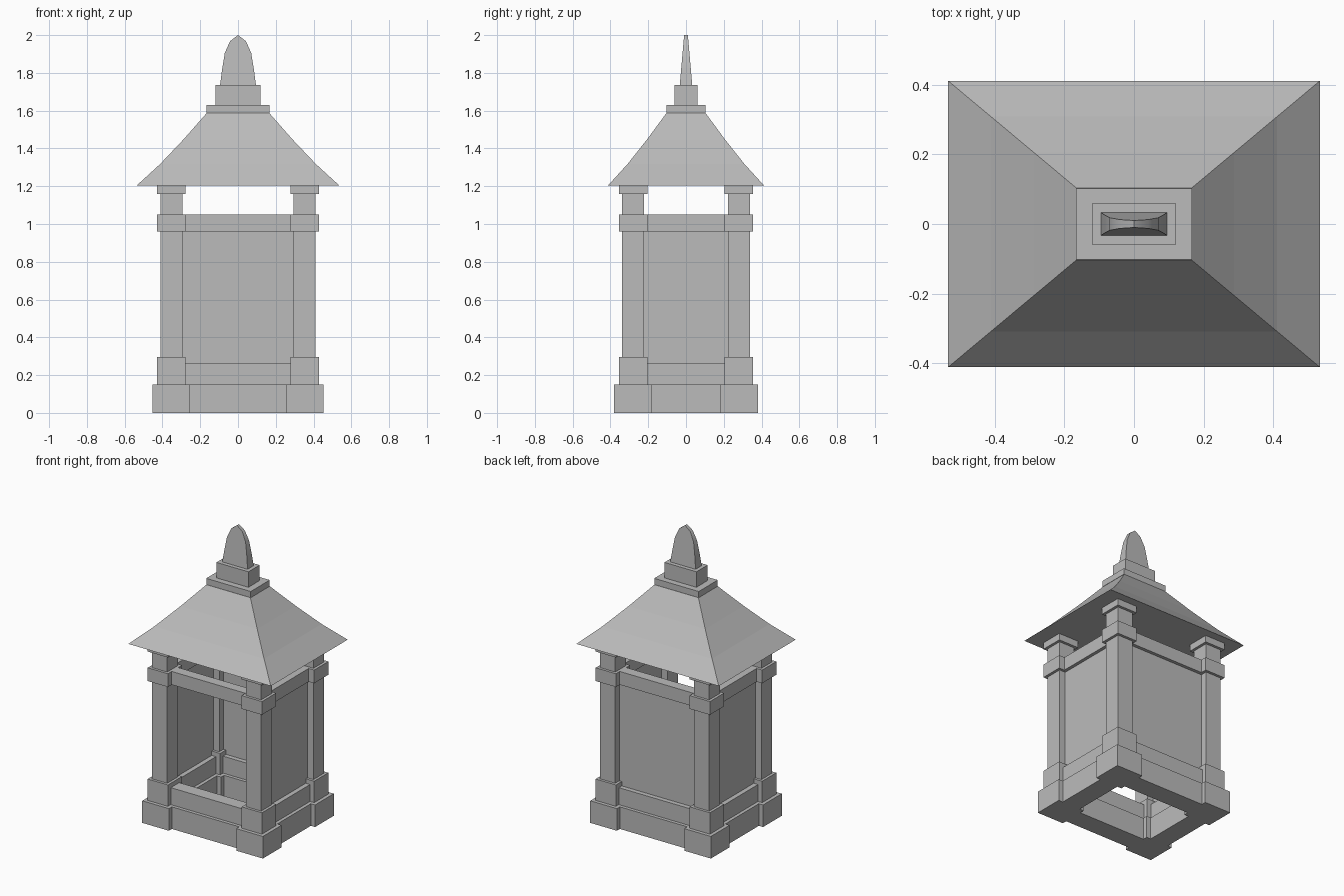
import bpy, bmesh, math

cube = bpy.data.objects.get("Cube")
if cube:
    bpy.data.objects.remove(cube, do_unlink=True)

stone = bpy.data.materials.new("grey stone")
stone.use_nodes = True
GREY = (0.5, 0.5, 0.5, 1)
stone.diffuse_color = GREY
stone.node_tree.nodes["Principled BSDF"].inputs["Base Color"].default_value = GREY


def finish(name, bm):
    bmesh.ops.recalc_face_normals(bm, faces=bm.faces)
    mesh = bpy.data.meshes.new(name)
    bm.to_mesh(mesh)
    bm.free()
    mesh.materials.append(stone)
    ob = bpy.data.objects.new(name, mesh)
    bpy.context.collection.objects.link(ob)
    return ob


def add_box(bm, x, y, half_x, half_y, z0, z1):
    made = bmesh.ops.create_cube(bm, size=1)["verts"]
    bmesh.ops.scale(bm, verts=made, vec=(2 * half_x, 2 * half_y, z1 - z0))
    bmesh.ops.translate(bm, verts=made, vec=(x, y, (z0 + z1) / 2))


def box(name, *dims):
    bm = bmesh.new()
    add_box(bm, *dims)
    return finish(name, bm)


PX, PY = 0.353, 0.28   # corner post centres

# Corner posts: stepped foot, shaft, collar and cap
POST = [(0.1, 0, 0.15), (0.076, 0.15, 0.295), (0.058, 0.295, 0.96),
        (0.076, 0.96, 1.05), (0.058, 1.05, 1.16), (0.076, 1.16, 1.205)]
for side, sx in (("right", -1), ("left", 1)):
    for end, sy in (("front", -1), ("back", 1)):
        bm = bmesh.new()
        for half, z0, z1 in POST:
            add_box(bm, sx * PX, sy * PY, half, half, z0, z1)
        finish(f"{end}_{side}_post", bm)

# Rails on all four sides, panels on every side but the open front
RAILS = [("base_rail", 0.068, 0, 0.15), ("lower_rail", 0.045, 0.15, 0.265),
         ("top_rail", 0.035, 0.96, 1.05), ("panel", 0.013, 0.265, 0.96)]
for part, half, z0, z1 in RAILS:
    for side, s in (("right", -1), ("left", 1)):
        box(f"{side}_{part}", s * PX, 0, half, PY, z0, z1)
    for side, s in (("front", -1), ("back", 1)):
        if (side, part) != ("front", "panel"):
            box(f"{side}_{part}", 0, s * PY, PX, half, z0, z1)

# Hipped roof with gently flared eaves
bm = bmesh.new()
rings = []
for i, z in enumerate((1.205, 1.318, 1.448, 1.588)):
    x, y = 0.535 - 0.37 * i / 3, 0.412 - 0.309 * i / 3
    rings.append([bm.verts.new((a * x, b * y, z))
                  for a, b in ((-1, -1), (1, -1), (1, 1), (-1, 1))])
for low, high in zip(rings, rings[1:]):
    for k in range(4):
        n = (k + 1) % 4
        bm.faces.new((low[k], low[n], high[n], high[k]))
bm.faces.new(rings[0])
bm.faces.new(rings[-1])
finish("roof", bm)

# Stepped blocks on the roof
box("roof_slab", 0, 0, 0.167, 0.102, 1.588, 1.63)
box("finial_block", 0, 0, 0.12, 0.06, 1.63, 1.735)

# Rounded finial, thinning towards the top
arch = [(0.095, 1.735), (0.084, 1.82), (0.07, 1.905), (0.042, 1.968)]
outline = arch + [(0, 2.0)] + [(-x, z) for x, z in reversed(arch)]
bm = bmesh.new()
front, back = [[bm.verts.new((x, s * (0.033 - 0.023 * (z - 1.735) / 0.265), z))
                for x, z in outline] for s in (-1, 1)]
bm.faces.new(front)
bm.faces.new(back)
for k in range(len(outline)):
    n = (k + 1) % len(outline)
    bm.faces.new((front[k], front[n], back[n], back[k]))
finial = finish("finial", bm)
bpy.ops.object.select_all(action="DESELECT")
finial.select_set(True)
bpy.context.view_layer.objects.active = finial
bpy.ops.object.shade_smooth_by_angle(angle=math.radians(40))
